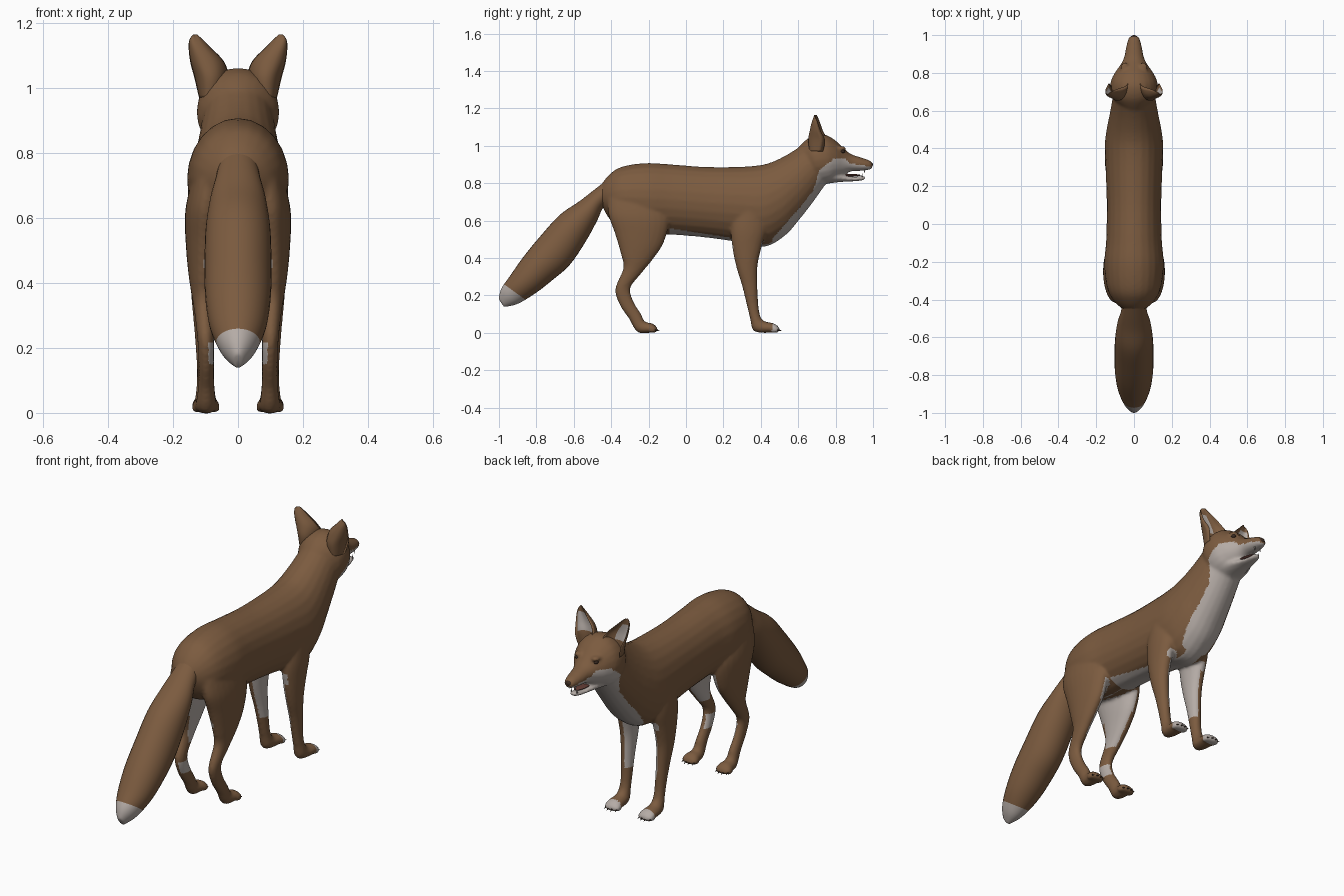
import bpy, bmesh, math
from mathutils import Vector, Matrix

if "Cube" in bpy.data.objects:
    bpy.data.objects.remove(bpy.data.objects["Cube"])


def material(name, rgb):
    m = bpy.data.materials.new(name)
    m.diffuse_color = (*rgb, 1)
    m.use_nodes = True
    m.node_tree.nodes["Principled BSDF"].inputs["Base Color"].default_value = m.diffuse_color
    return m


BROWN = material("brown fur", (0.20, 0.105, 0.050))
WHITE = material("pale fur", (0.46, 0.41, 0.38))
DARK = material("dark brown", (0.045, 0.025, 0.016))
MOUTH = material("mouth", (0.12, 0.045, 0.035))


def spline(rows, steps=5):
    """Smoothly fill in between the given sections."""
    out = []
    for i in range(len(rows) - 1):
        a, b, c, d = (rows[max(0, min(len(rows) - 1, i + k))] for k in (-1, 0, 1, 2))
        for s in range(steps):
            t = s / steps
            out.append([0.5 * (2 * q + (r - p) * t + (2*p - 5*q + 4*r - s_) * t*t
                               + (3*q - p - 3*r + s_) * t**3)
                        for p, q, r, s_ in zip(a, b, c, d)])
    return out + [list(rows[-1])]


def skin(bm, rings):
    loops = [[bm.verts.new(p) for p in ring] for ring in rings]
    n = len(loops[0])
    for a, b in zip(loops, loops[1:]):
        for i in range(n):
            bm.faces.new((a[i], a[(i + 1) % n], b[(i + 1) % n], b[i]))
    bm.faces.new(loops[0])
    bm.faces.new(loops[-1][::-1])


def loft(bm, rows, side=1, n=24):
    """Elliptical tube; a section is y, z of two opposite points, centre x, half width."""
    rings = []
    for y1, z1, y2, z2, cx, w in spline(rows):
        ring = []
        for k in range(n):
            a = 2 * math.pi * k / n
            c, s = math.cos(a), math.sin(a)
            ring.append((side * cx + w * s, (y1 + y2) / 2 + (y1 - y2) / 2 * c,
                         (z1 + z2) / 2 + (z1 - z2) / 2 * c))
        rings.append(ring)
    skin(bm, rings)


def ball(bm, pos, size):
    bmesh.ops.create_uvsphere(bm, u_segments=16, v_segments=10, radius=1,
                              matrix=Matrix.Translation(pos) @ Matrix.Diagonal((*size, 1)))


def finish(bm, name, mats):
    bmesh.ops.recalc_face_normals(bm, faces=bm.faces)
    me = bpy.data.meshes.new(name)
    bm.to_mesh(me)
    bm.free()
    ob = bpy.data.objects.new(name, me)
    bpy.context.collection.objects.link(ob)
    for m in mats:
        me.materials.append(m)
    me.shade_smooth()
    return ob


torso = [(-.47, .765, -.44, .66, 0, .05), (-.42, .835, -.40, .60, 0, .105),
         (-.35, .885, -.32, .56, 0, .143), (-.22, .907, -.20, .53, 0, .157),
         (-.08, .90, -.08, .525, 0, .147), (.10, .887, .10, .51, 0, .144),
         (.28, .887, .28, .485, 0, .15), (.40, .897, .42, .46, 0, .155),
         (.47, .917, .53, .52, 0, .145), (.54, .952, .61, .61, 0, .13),
         (.60, .99, .68, .70, 0, .118), (.64, 1.02, .74, .785, 0, .11)]
head = [(.60, .99, .66, .80, 0, .08), (.66, 1.045, .71, .79, 0, .122),
        (.73, 1.062, .77, .80, 0, .124), (.79, 1.035, .81, .825, 0, .102),
        (.84, .99, .84, .84, 0, .074), (.88, .957, .88, .862, 0, .053),
        (.94, .936, .94, .866, 0, .041), (.98, .922, .982, .872, 0, .03),
        (.996, .908, .996, .88, 0, .016)]
jaw = [(.74, .88, .74, .795, 0, .075), (.80, .865, .80, .803, 0, .062),
       (.85, .842, .85, .808, 0, .045), (.90, .834, .90, .81, 0, .033),
       (.945, .838, .945, .815, 0, .022), (.96, .836, .96, .824, 0, .01)]
hind_leg = [(-.12, .70, -.42, .72, .085, .06), (-.09, .60, -.415, .63, .1, .063),
            (-.12, .48, -.38, .53, .104, .056), (-.175, .395, -.348, .42, .107, .043),
            (-.245, .31, -.335, .345, .105, .032), (-.297, .24, -.378, .235, .1, .026),
            (-.282, .17, -.355, .15, .098, .024), (-.24, .10, -.305, .075, .098, .025),
            (-.22, .06, -.26, .004, .098, .031), (-.18, .05, -.19, .0, .098, .04),
            (-.155, .03, -.155, .002, .098, .032)]
front_leg = [(.43, .66, .26, .66, .1, .05), (.43, .55, .24, .55, .105, .05),
             (.405, .46, .25, .44, .106, .044), (.383, .36, .272, .34, .106, .037),
             (.382, .25, .30, .25, .103, .031), (.387, .15, .327, .14, .1, .027),
             (.397, .09, .343, .075, .1, .028), (.42, .062, .365, .008, .1, .034),
             (.47, .05, .46, .0, .1, .042), (.497, .03, .497, .002, .1, .034)]

# body: torso, head, jaw, legs and toes fused into one smooth skin
bm = bmesh.new()
for rows in (torso, head, jaw):
    loft(bm, rows)
for side in (-1, 1):
    for rows, toe_y in ((hind_leg, -.168), (front_leg, .485)):
        loft(bm, rows, side)
        for k in range(4):
            u = k - 1.5
            ball(bm, (side * .099 + u * .021, toe_y - abs(u) * .009, .018), (.012, .022, .018))
    # brow ridges
    ball(bm, (side * .05, .828, .986), (.022, .03, .012))
source = finish(bm, "body_source", [])
rem = source.modifiers.new("Fuse", 'REMESH')
rem.mode, rem.voxel_size = 'VOXEL', .0085
smo = source.modifiers.new("Soften", 'SMOOTH')
smo.factor, smo.iterations = .5, 4
me = bpy.data.meshes.new_from_object(source.evaluated_get(bpy.context.evaluated_depsgraph_get()))
bpy.data.objects.remove(source)
me.name = "body"
body = bpy.data.objects.new("body", me)
bpy.context.collection.objects.link(body)
me.materials.clear()
for m in (BROWN, WHITE):
    me.materials.append(m)
me.shade_smooth()

# pale belly, chest, throat and cheeks lie under this line
edge = [(-.36, .58), (-.10, .56), (.26, .505), (.45, .49), (.53, .58), (.61, .67), (.68, .76),
        (.715, .875), (.79, .93), (.85, .932), (.875, .905), (.97, .892), (1.1, .85)]


def edge_height(y):
    for (y0, z0), (y1, z1) in zip(edge, edge[1:]):
        if y0 <= y < y1:
            return z0 + (z1 - z0) * (y - y0) / (y1 - y0)
    return 0


for p in me.polygons:
    x, y, z = p.center
    out = p.normal.x * (1 if x > 0 else -1)
    pale = z < edge_height(y)
    if y < .46:
        pale = pale and z > .45 and (out < .45 or -.09 < y < .23)
        if y < -.09:
            pale = pale and p.normal.z < .3 and out < .1
        if out < -.3:  # inner sides of the legs
            pale = pale or (y > .2 and .19 < z < .5) or (-.31 < y < 0 and .30 < z < .56) \
                or (y < -.27 and .15 < z < .22)
    p.material_index = int(pale)

# tail with a pale tip
tail = [(-.38, .85, -.40, .70, 0, .055), (-.49, .765, -.445, .665, 0, .07),
        (-.57, .703, -.475, .60, 0, .087), (-.675, .63, -.535, .49, 0, .1),
        (-.78, .515, -.62, .365, 0, .103), (-.87, .405, -.71, .285, 0, .1),
        (-.94, .305, -.80, .215, 0, .085), (-.985, .24, -.895, .157, 0, .055),
        (-1.0, .19, -.96, .14, 0, .022), (-.995, .17, -.975, .142, 0, .008)]
bm = bmesh.new()
loft(bm, tail, n=32)
tip_normal = Vector((0, .585, .811))
bmesh.ops.bisect_plane(bm, geom=bm.verts[:] + bm.edges[:] + bm.faces[:],
                       plane_co=(0, -.96, .25), plane_no=tip_normal)
for f in bm.faces:
    f.material_index = int((f.calc_center_median() - Vector((0, -.96, .25))).dot(tip_normal) < 0)
finish(bm, "tail", [BROWN, WHITE])

# ears: cupped sections with a pale patch inside (z, inner x, outer x, back y, rim y)
ear = [(.97, .05, .120, .66, .745), (1.03, .03, .134, .653, .755), (1.08, .042, .147, .662, .732),
       (1.125, .084, .152, .674, .716), (1.15, .109, .149, .684, .706), (1.165, .126, .138, .692, .699)]
for side, name in ((-1, "left_ear"), (1, "right_ear")):
    bm = bmesh.new()
    rings = []
    for z, x0, x1, yb, yr in spline(ear):
        ring = []
        for k in range(20):
            a = 2 * math.pi * k / 20
            u, s = math.cos(a), math.sin(a)
            depth = (yr - yb) * abs(s) * (.6 if s > 0 else 1)
            ring.append((side * ((x0 + x1) / 2 + u * (x1 - x0) / 2), yr - depth - .012 * max(u, 0), z))
        rings.append(ring)
    skin(bm, rings)
    for i, f in enumerate(bm.faces):
        z = f.calc_center_median().z
        f.material_index = int(1 <= i % 20 <= 5 and 1.04 < z < 1.13)
    finish(bm, name, [BROWN, WHITE])

# eyes, nose, mouth lining, teeth and claws
bm = bmesh.new()
for side in (-1, 1):
    ball(bm, (side * .056, .836, .969), (.011, .015, .009))
finish(bm, "eyes", [DARK])
bm = bmesh.new()
ball(bm, (0, .981, .899), (.021, .019, .016))
finish(bm, "nose", [DARK])
bm = bmesh.new()
ball(bm, (0, .865, .842), (.029, .07, .008))
finish(bm, "tongue", [MOUTH])
bm = bmesh.new()
for side in (-1, 1):
    for y, z, up in ((.955, .862, -1), (.942, .843, 1)):
        bmesh.ops.create_cone(bm, cap_ends=True, segments=8, radius1=.004, radius2=.0005, depth=.018,
                              matrix=Matrix.Translation((side * .017, y, z))
                              @ Matrix.Rotation(0 if up > 0 else math.pi, 4, 'X'))
finish(bm, "teeth", [WHITE])
bm = bmesh.new()
for side in (-1, 1):
    for toe_y in (-.168, .485):
        for k in range(4):
            u = k - 1.5
            bmesh.ops.create_cone(bm, cap_ends=True, segments=8, radius1=.005, radius2=.0005, depth=.022,
                                  matrix=Matrix.Translation((side * .099 + u * .021,
                                                             toe_y - abs(u) * .009 + .022, .013))
                                  @ Matrix.Rotation(-math.radians(110), 4, 'X'))
finish(bm, "claws", [DARK])
